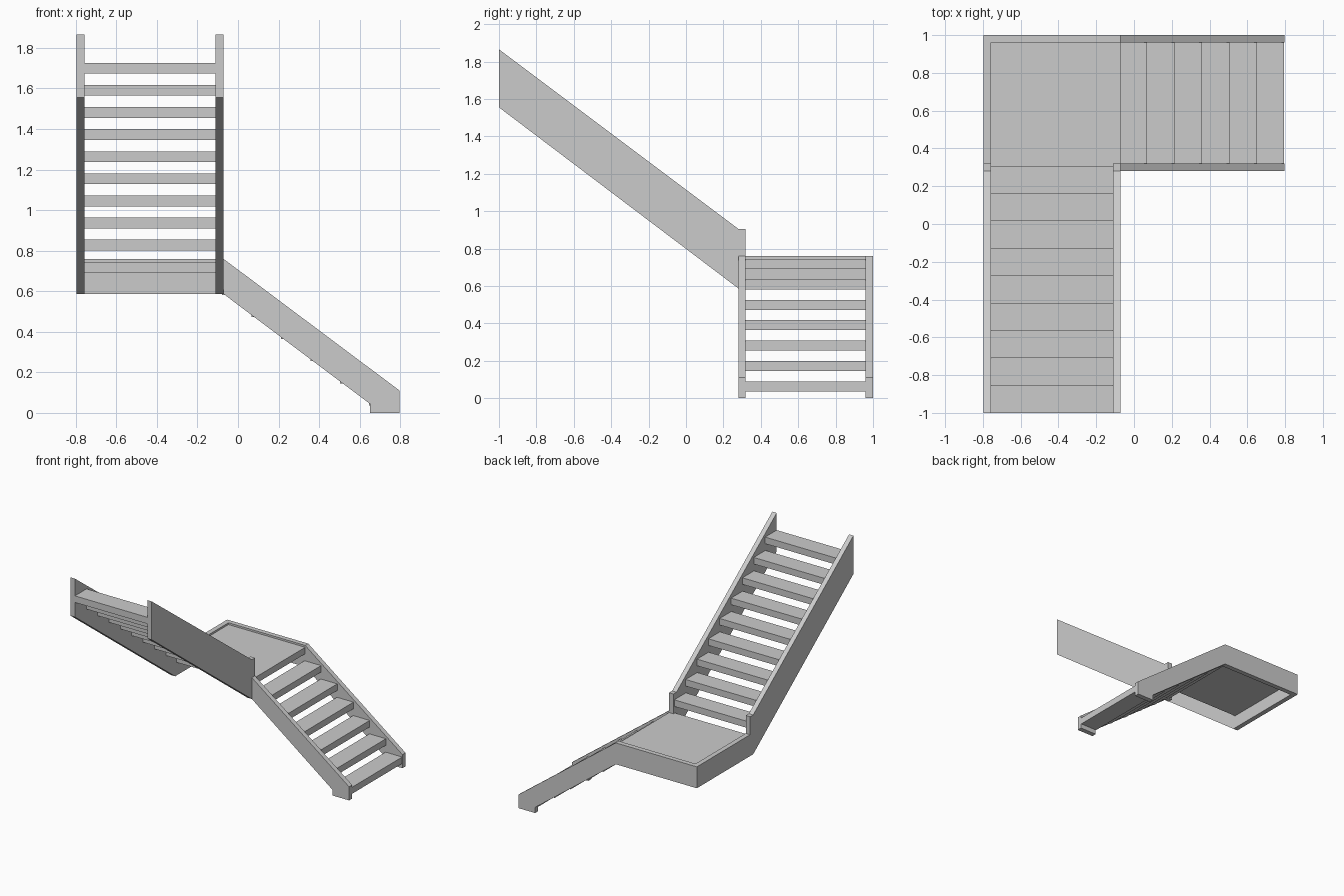
import bpy, bmesh
from mathutils import Vector

if "Cube" in bpy.data.objects:
    bpy.data.objects.remove(bpy.data.objects["Cube"])

T = 0.039              # board thickness
RISE, RUN = 0.109, 0.145
TREAD_H, TREAD_D = 0.053, 0.148


def prism(name, profile, axis, start, end):
    """Extrude a 2D (horizontal, z) profile along the x or y axis."""
    bm = bmesh.new()
    place = (lambda h, z: (start, h, z)) if axis == 'x' else (lambda h, z: (h, start, z))
    face = bm.faces.new([bm.verts.new(place(h, z)) for h, z in profile])
    new = bmesh.ops.extrude_face_region(bm, geom=[face])['geom']
    d = end - start
    move = Vector((d, 0, 0)) if axis == 'x' else Vector((0, d, 0))
    bmesh.ops.translate(bm, vec=move, verts=[v for v in new if isinstance(v, bmesh.types.BMVert)])
    bmesh.ops.recalc_face_normals(bm, faces=bm.faces)
    mesh = bpy.data.meshes.new(name)
    bm.to_mesh(mesh)
    bm.free()
    obj = bpy.data.objects.new(name, mesh)
    bpy.context.collection.objects.link(obj)
    return obj


def box(name, x0, x1, y0, y1, z0, z1):
    return prism(name, [(x0, z0), (x1, z0), (x1, z1), (x0, z1)], 'y', y0, y1)


# Lower flight stringers; the back one carries on as the landing rim
foot = [(0.65, 0.045), (0.65, 0), (0.797, 0), (0.797, 0.11)]
prism("lower_front_stringer", [(-0.072, 0.587)] + foot + [(-0.072, 0.76)], 'y', 0.28, 0.28 + T)
prism("lower_back_stringer",
      [(-0.797, 0.587), (-0.072, 0.587)] + foot + [(-0.072, 0.76), (-0.797, 0.76)],
      'y', 1 - T, 1)

# Upper flight stringers; the left one carries on as the landing rim
top = [(0.28, 0.905), (-1, 1.865), (-1, 1.555), (0.28, 0.587)]
prism("upper_right_stringer", top + [(0.28 + T, 0.587), (0.28 + T, 0.905)],
      'x', -0.072 - T, -0.072)
prism("upper_left_stringer",
      top + [(1 - T, 0.587), (1 - T, 0.76), (0.28 + T, 0.76), (0.28 + T, 0.905)],
      'x', -0.797, -0.797 + T)

# Landing platform
box("landing", -0.797 + T, -0.072, 0.28 + T, 1 - T, 0.692, 0.745)
box("landing_front_edge", -0.797 + T, -0.072 - T, 0.30, 0.28 + T, 0.692, 0.745)

# Lower treads
for i in range(6):
    x, z = 0.795 - i * RUN, 0.09 + i * RISE
    box(f"lower_tread_{i + 1}", x - TREAD_D, x, 0.28 + T, 1 - T, z - TREAD_H, z)

# Upper treads
for i in range(9):
    y, z = 0.308 - i * RUN, 0.854 + i * RISE
    box(f"upper_tread_{i + 1}", -0.797 + T, -0.072 - T, y - TREAD_D, y, z - TREAD_H, z)
